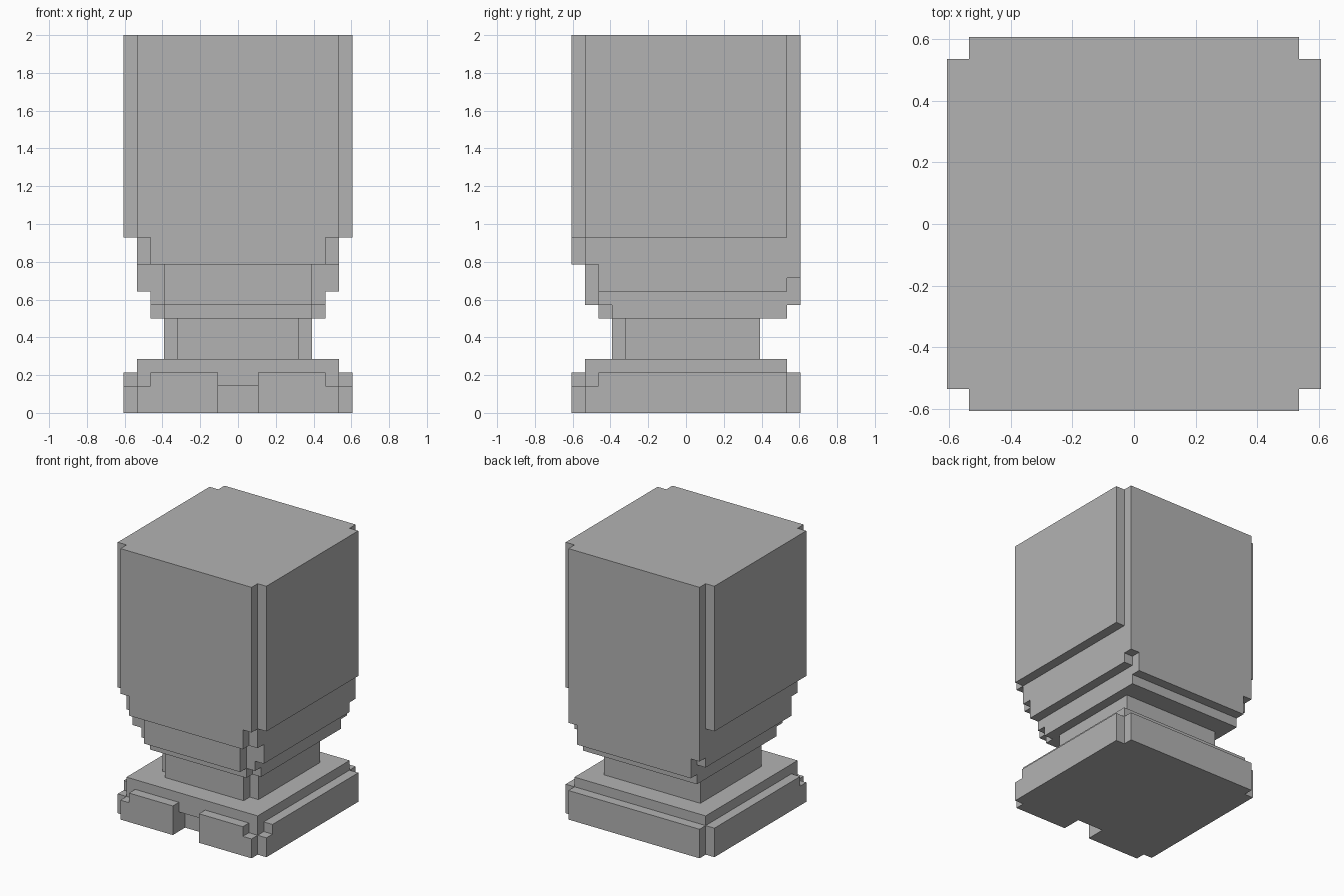
import bpy
import bmesh

cube = bpy.data.objects.get("Cube")
if cube:
    bpy.data.objects.remove(cube, do_unlink=True)

U = 1 / 14  # one block unit

grey = bpy.data.materials.new("stone_grey")
grey.use_nodes = True
colour = (0.45, 0.45, 0.45, 1)
grey.diffuse_color = colour
grey.node_tree.nodes["Principled BSDF"].inputs["Base Color"].default_value = colour


def outline(x, front, back, front_notch=(0, 0), back_notch=(0, 0)):
    """Right half of a rectangle, front to back, with notched corners."""
    points = []
    for y, (dx, dy), inward in ((front, front_notch, 1), (back, back_notch, -1)):
        corner = [(x, y)]
        if dx:
            corner = [(x - dx, y), (x - dx, y + inward * dy), (x, y + inward * dy)]
        points += corner if inward > 0 else corner[::-1]
    return points


def add_layer(bm, half, z0, z1):
    """Mirror a half outline and raise it into a flat-sided slab."""
    loop = half + [(-x, y) for x, y in reversed(half)]
    low = [bm.verts.new((x * U, y * U, z0 * U)) for x, y in loop]
    high = [bm.verts.new((x * U, y * U, z1 * U)) for x, y in loop]
    bm.faces.new(low[::-1])
    bm.faces.new(high)
    for i in range(len(loop)):
        j = (i + 1) % len(loop)
        bm.faces.new((low[i], low[j], high[j], high[i]))


def make_part(name, layers):
    bm = bmesh.new()
    for half, z0, z1 in layers:
        add_layer(bm, half, z0, z1)
    mesh = bpy.data.meshes.new(name)
    bm.to_mesh(mesh)
    bm.free()
    mesh.materials.append(grey)
    part = bpy.data.objects.new(name, mesh)
    bpy.context.collection.objects.link(part)


ONE = (1, 1)
wide = outline(8.5, -8.5, 8.5, ONE, ONE)

# Base: plinth with a gap in the front, stepped front corners and a top plate
stepped = [(6.5, -8.5), (6.5, -7.5), (7.5, -7.5), (7.5, -6.5), (8.5, -6.5)]
make_part("base", [
    ([(1.5, -6.5), (1.5, -8.5)] + wide, 0, 2),
    ([(1.5, -7.5), (1.5, -8.5)] + stepped + wide[3:], 2, 3),
    (outline(7.5, -7.5, 7.5), 3, 4),
])

# Neck: narrow post with notched front corners
make_part("neck", [(outline(5.5, -5.5, 5.5, ONE), 4, 7)])

# Collar: steps widening upwards
make_part("collar", [
    (outline(6.5, -6.5, 7.5, ONE), 7, 8),
    (outline(6.5, -7.5, 8.5, ONE), 8, 9),
    (outline(7.5, -7.5, 8.5, (2, 1), ONE), 9, 10),
    (outline(7.5, -7.5, 8.5, (2, 1)), 10, 11),
    (outline(7.5, -8.5, 8.5, ONE), 11, 13),
])

# Upper block: tall body with notched corners
make_part("upper_block", [(wide, 13, 28)])
